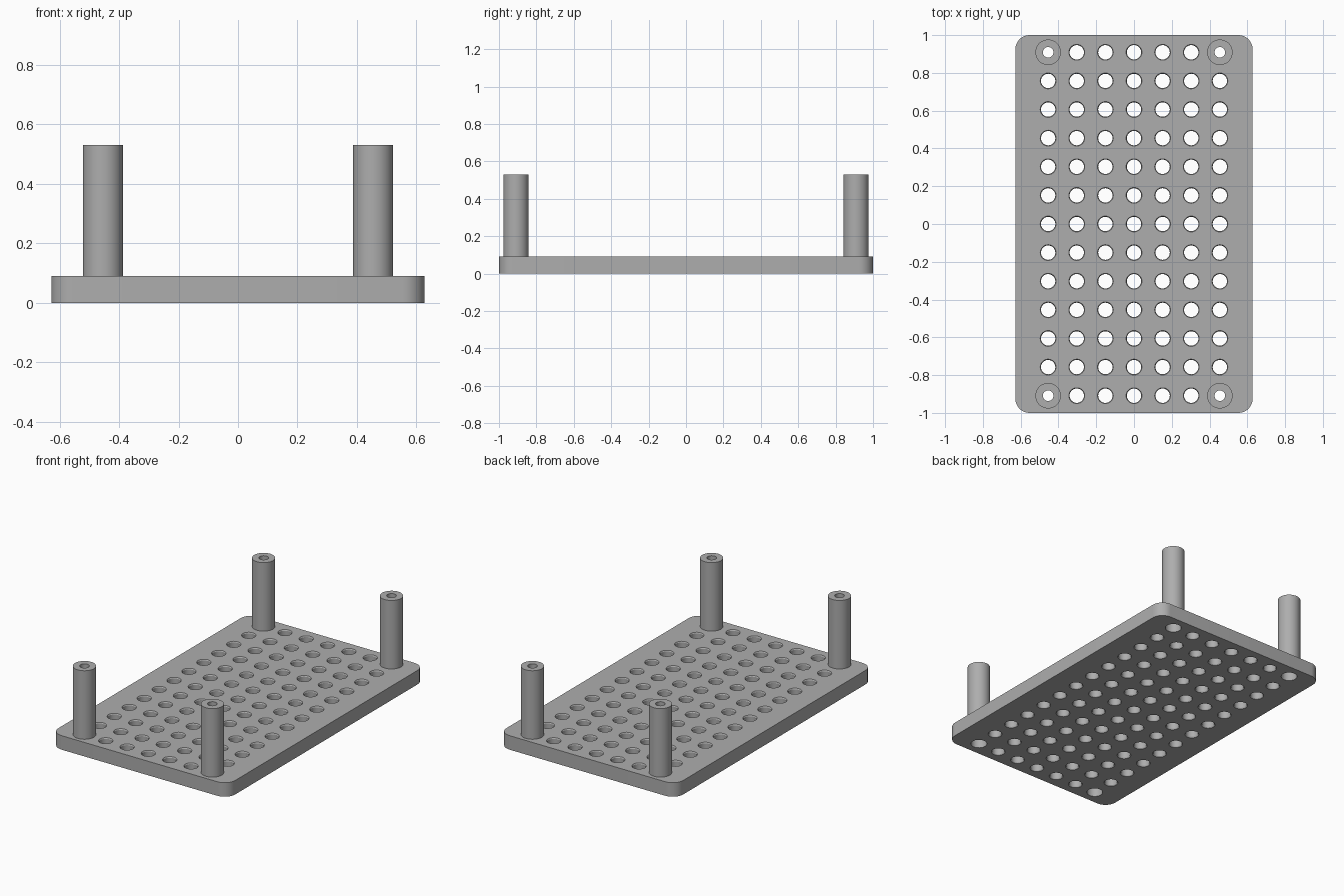
import bpy, bmesh, math

cube = bpy.data.objects.get("Cube")
if cube:
    bpy.data.objects.remove(cube)

HALF_X, HALF_Y, THICK, CORNER = 0.628, 1.0, 0.09, 0.075
PITCH, COLS, ROWS = 0.1515, 3, 6
POST_TOP, POST_R, BORE_R, POCKET_R = 0.53, 0.0675, 0.028, 0.048

grey = bpy.data.materials.new("plain grey")
grey.use_nodes = True
colour = (0.42, 0.42, 0.42, 1)
grey.diffuse_color = colour
grey.node_tree.nodes["Principled BSDF"].inputs["Base Color"].default_value = colour


def make_object(name, bm):
    bmesh.ops.recalc_face_normals(bm, faces=bm.faces)
    mesh = bpy.data.meshes.new(name)
    bm.to_mesh(mesh)
    bm.free()
    mesh.materials.append(grey)
    obj = bpy.data.objects.new(name, mesh)
    bpy.context.collection.objects.link(obj)
    return obj


def lathe(bm, profile, x, y, sides, ring=False):
    """Spin (radius, z) points; ring joins the ends, otherwise they are capped."""
    loops = [[bm.verts.new((x + r * math.cos(math.tau * i / sides),
                            y + r * math.sin(math.tau * i / sides), z))
              for i in range(sides)] for r, z in profile]
    pairs = list(zip(loops, loops[1:]))
    if ring:
        pairs.append((loops[-1], loops[0]))
    else:
        bm.faces.new(loops[0][::-1])
        bm.faces.new(loops[-1])
    for a, b in pairs:
        for i in range(sides):
            j = (i + 1) % sides
            bm.faces.new((a[i], a[j], b[j], b[i]))


def smooth(obj):
    bpy.ops.object.select_all(action='DESELECT')
    obj.select_set(True)
    bpy.context.view_layer.objects.active = obj
    bpy.ops.object.shade_smooth_by_angle(angle=math.radians(30))


# Base plate with rounded corners
bm = bmesh.new()
bmesh.ops.create_cube(bm, size=1)
for v in bm.verts:
    v.co = (v.co.x * 2 * HALF_X, v.co.y * 2 * HALF_Y, (v.co.z + 0.5) * THICK)
uprights = [e for e in bm.edges if abs(e.verts[0].co.z - e.verts[1].co.z) > 0.01]
bmesh.ops.bevel(bm, geom=uprights, offset=CORNER, segments=10, profile=0.5, affect='EDGES')
plate = make_object("base_plate", bm)

# Hole grid with eased rims, and screw pockets under the posts
eased_hole = [(0.052, -0.01), (0.042, 0), (0.038, 0.006),
              (0.038, THICK - 0.006), (0.042, THICK), (0.052, THICK + 0.01)]
pocket = [(POCKET_R, -0.01), (POCKET_R, THICK + 0.01)]
bm = bmesh.new()
for i in range(-COLS, COLS + 1):
    for j in range(-ROWS, ROWS + 1):
        corner = abs(i) == COLS and abs(j) == ROWS
        lathe(bm, pocket if corner else eased_hole, i * PITCH, j * PITCH, 32)
cutter = make_object("hole_cutter", bm)

cut = plate.modifiers.new("holes", 'BOOLEAN')
cut.operation = 'DIFFERENCE'
cut.solver = 'EXACT'
cut.object = cutter
bpy.context.view_layer.objects.active = plate
bpy.ops.object.modifier_apply(modifier=cut.name)
bpy.data.objects.remove(cutter)
smooth(plate)

# Hollow corner posts
for side, sx in (("left", 1), ("right", -1)):
    for end, sy in (("front", -1), ("back", 1)):
        bm = bmesh.new()
        lathe(bm, [(BORE_R, THICK), (POST_R, THICK), (POST_R, POST_TOP), (BORE_R, POST_TOP)],
              sx * COLS * PITCH, sy * ROWS * PITCH, 48, ring=True)
        smooth(make_object(f"{end}_{side}_post", bm))
